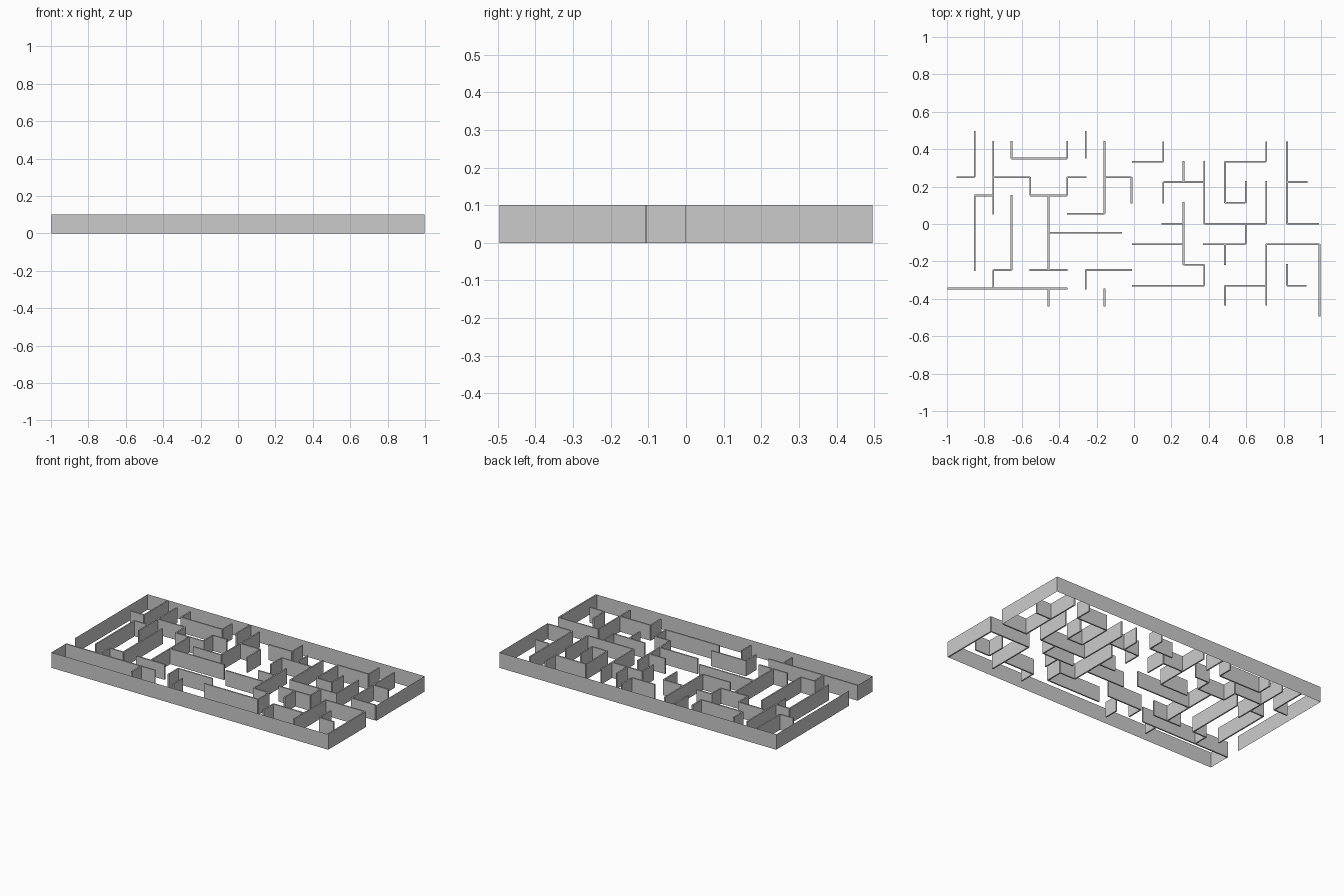
import bpy, bmesh

H = 0.1      # wall height
T = 0.009    # inner wall thickness


def finish(name, bm):
    me = bpy.data.meshes.new(name)
    bm.to_mesh(me)
    bm.free()
    bpy.context.collection.objects.link(bpy.data.objects.new(name, me))


def box(bm, x0, x1, y0, y1):
    r = bmesh.ops.create_cube(bm, size=1)
    for v in r["verts"]:
        v.co = (x1 if v.co.x > 0 else x0,
                y1 if v.co.y > 0 else y0,
                H if v.co.z > 0 else 0)


def walls(name, along_y, along_x):
    # along_y: (x, y0, y1); along_x: (y, x0, x1)
    bm = bmesh.new()
    t = T / 2
    for x, a, b in along_y:
        box(bm, x - t, x + t, a, b)
    for y, a, b in along_x:
        box(bm, a, b, y - t, y + t)
    finish(name, bm)


def sheet(name, pts):
    # thin upright border following a path
    bm = bmesh.new()
    low = [bm.verts.new((x, y, 0)) for x, y in pts]
    top = [bm.verts.new((x, y, H)) for x, y in pts]
    for i in range(len(pts) - 1):
        bm.faces.new((low[i], low[i + 1], top[i + 1], top[i]))
    finish(name, bm)


# Border, with an opening on the left and one on the right
X, Y = 0.998, 0.496
sheet("front_border", [(-X, -0.345), (-X, -Y), (0, -Y), (X, -Y), (X, -0.106)])
sheet("back_border", [(X, -0.003), (X, Y), (0, Y), (-X, Y), (-X, -0.25)])

# Left half of the maze (finer grid)
walls("left_walls_lengthwise", [
    (-0.852, 0.25, 0.496), (-0.852, -0.25, 0.152), (-0.752, 0.05, 0.445),
    (-0.655, 0.35, 0.445), (-0.357, 0.35, 0.445), (-0.258, 0.35, 0.496),
    (-0.158, 0.055, 0.445), (-0.013, 0.11, 0.25), (-0.555, 0.152, 0.25),
    (-0.357, 0.152, 0.25), (-0.655, -0.245, 0.155), (-0.457, -0.245, 0.152),
    (-0.752, -0.345, -0.245), (-0.457, -0.44, -0.345),
    (-0.258, -0.35, -0.245), (-0.158, -0.44, -0.345)], [])
walls("left_walls_crosswise", [], [
    (0.35, -0.655, -0.357), (0.25, -0.95, -0.852), (0.25, -0.752, -0.555),
    (0.25, -0.357, -0.255), (0.25, -0.158, -0.013), (0.152, -0.852, -0.752),
    (0.152, -0.555, -0.357), (0.054, -0.358, -0.158),
    (-0.047, -0.457, -0.065), (-0.246, -0.752, -0.655),
    (-0.246, -0.558, -0.355), (-0.246, -0.258, -0.01),
    (-0.345, -0.998, -0.355)])

# Right half of the maze (coarser grid)
walls("right_walls_lengthwise", [
    (0.157, 0.333, 0.44), (0.157, 0.11, 0.225), (0.265, 0.225, 0.338),
    (0.376, 0, 0.338), (0.487, 0.113, 0.333), (0.597, 0.113, 0.23),
    (0.707, 0.333, 0.44), (0.707, 0, 0.23), (0.818, 0, 0.44),
    (0.265, -0.218, 0.118), (0.597, -0.108, 0), (0.487, -0.22, -0.108),
    (0.376, -0.33, -0.218), (0.707, -0.435, -0.108),
    (0.487, -0.435, -0.33), (0.818, -0.33, -0.213),
    (0.992, -0.494, -0.108)], [])
walls("right_walls_crosswise", [], [
    (0.333, -0.01, 0.157), (0.333, 0.487, 0.707), (0.225, 0.157, 0.376),
    (0.225, 0.818, 0.928), (0.113, 0.487, 0.597), (0.002, 0.147, 0.265),
    (0.002, 0.376, 0.707), (0.002, 0.818, 0.99), (-0.108, -0.01, 0.265),
    (-0.108, 0.37, 0.597), (-0.108, 0.707, 0.992), (-0.218, 0.265, 0.376),
    (-0.33, -0.01, 0.376), (-0.33, 0.487, 0.707), (-0.33, 0.818, 0.923)])
